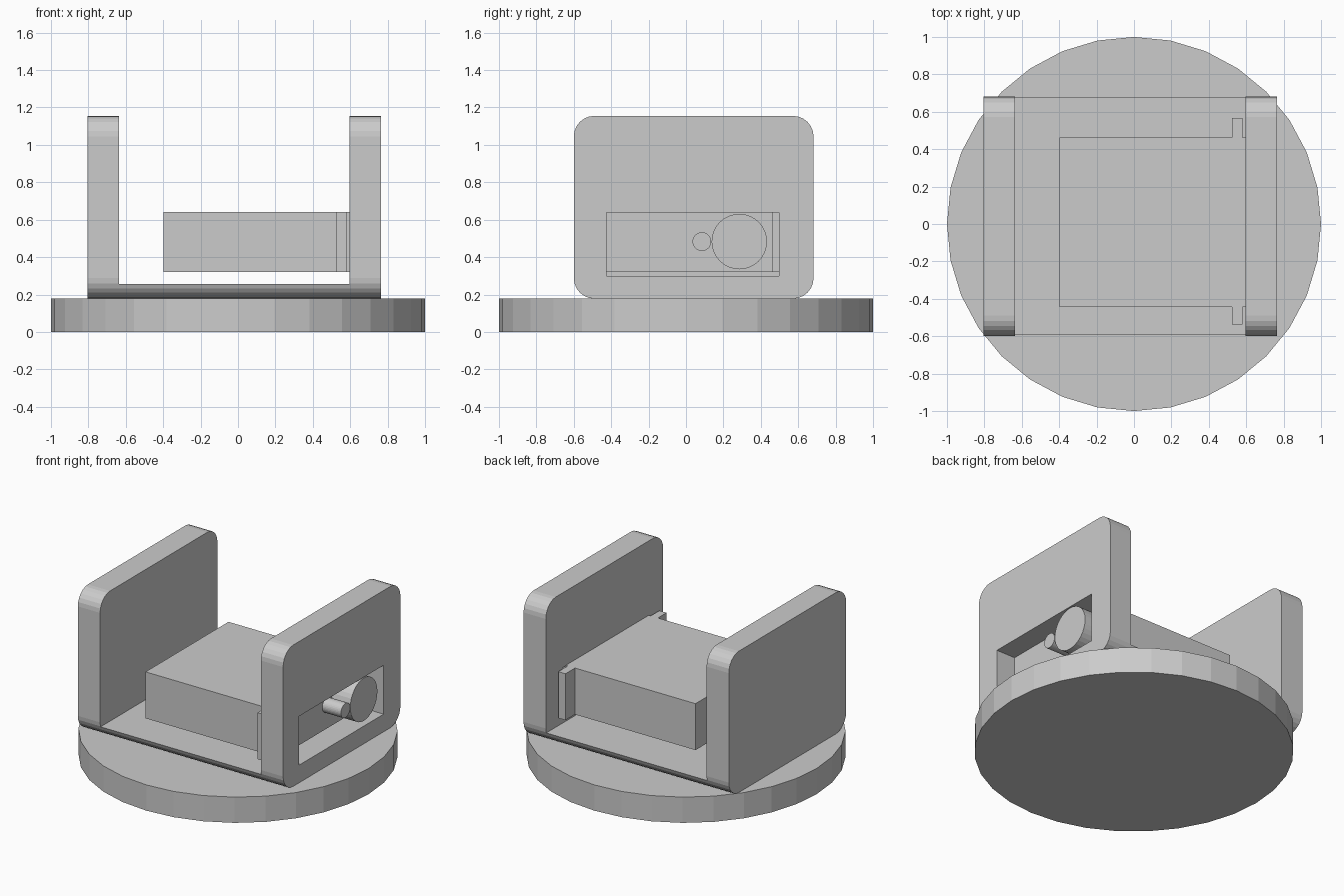
import bpy, bmesh, math

if "Cube" in bpy.data.objects:
    bpy.data.objects.remove(bpy.data.objects["Cube"])


def make_object(name, bm):
    bmesh.ops.recalc_face_normals(bm, faces=bm.faces)
    mesh = bpy.data.meshes.new(name)
    bm.to_mesh(mesh)
    bm.free()
    obj = bpy.data.objects.new(name, mesh)
    bpy.context.collection.objects.link(obj)
    return obj


def extrude_profile(name, points, direction):
    bm = bmesh.new()
    face = bm.faces.new([bm.verts.new(p) for p in points])
    result = bmesh.ops.extrude_face_region(bm, geom=[face], use_keep_orig=True)
    verts = [g for g in result["geom"] if isinstance(g, bmesh.types.BMVert)]
    bmesh.ops.translate(bm, verts=verts, vec=direction)
    return make_object(name, bm)


def box(name, x, y, z):
    points = [(x[0], y[0], z[0]), (x[0], y[1], z[0]), (x[0], y[1], z[1]), (x[0], y[0], z[1])]
    return extrude_profile(name, points, (x[1] - x[0], 0, 0))


def x_cylinder(name, x, y, z, radius, sides=32):
    angles = [2 * math.pi * i / sides for i in range(sides)]
    points = [(x[0], y + radius * math.cos(a), z + radius * math.sin(a)) for a in angles]
    return extrude_profile(name, points, (x[1] - x[0], 0, 0))


def cut(target, cutter):
    mod = target.modifiers.new("cut", "BOOLEAN")
    mod.object, mod.operation, mod.solver = cutter, "DIFFERENCE", "EXACT"
    bpy.context.view_layer.objects.active = target
    bpy.ops.object.modifier_apply(modifier=mod.name)
    bpy.data.objects.remove(cutter)


# Round base disc
ring = [2 * math.pi * i / 32 for i in range(32)]
extrude_profile("base_disc", [(math.cos(a), math.sin(a), 0) for a in ring], (0, 0, 0.178))

# U-shaped bracket: rounded block, hollowed between the two walls
y0, y1, z0, z1, r, steps = -0.6, 0.682, 0.178, 1.155, 0.11, 6
corners = [(y1 - r, z1 - r), (y0 + r, z1 - r), (y0 + r, z0 + r), (y1 - r, z0 + r)]
outline = []
for quarter, (cy, cz) in enumerate(corners):
    for i in range(steps + 1):
        a = math.pi / 2 * (quarter + i / steps)
        outline.append((-0.805, cy + r * math.cos(a), cz + r * math.sin(a)))
bracket = extrude_profile("bracket", outline, (1.57, 0, 0))
cut(bracket, box("channel_cutter", (-0.635, 0.595), (-1, 1), (0.255, 1.5)))

# Motor window in the right wall
cut(bracket, box("window_cutter", (0.5, 0.9), (-0.425, 0.498), (0.3, 0.638)))

# Motor body with a mounting tab on each side
body_y, body_z = (-0.443, 0.463), (0.32, 0.641)
box("motor_body", (-0.397, 0.62), body_y, body_z)
box("front_mounting_tab", (0.525, 0.58), (-0.537, body_y[0]), body_z)
box("back_mounting_tab", (0.525, 0.58), (body_y[1], 0.567), body_z)

# Output hub and small gear boss
x_cylinder("output_hub", (0.62, 0.763), 0.285, 0.483, 0.148)
x_cylinder("gear_boss", (0.62, 0.763), 0.085, 0.483, 0.05)
